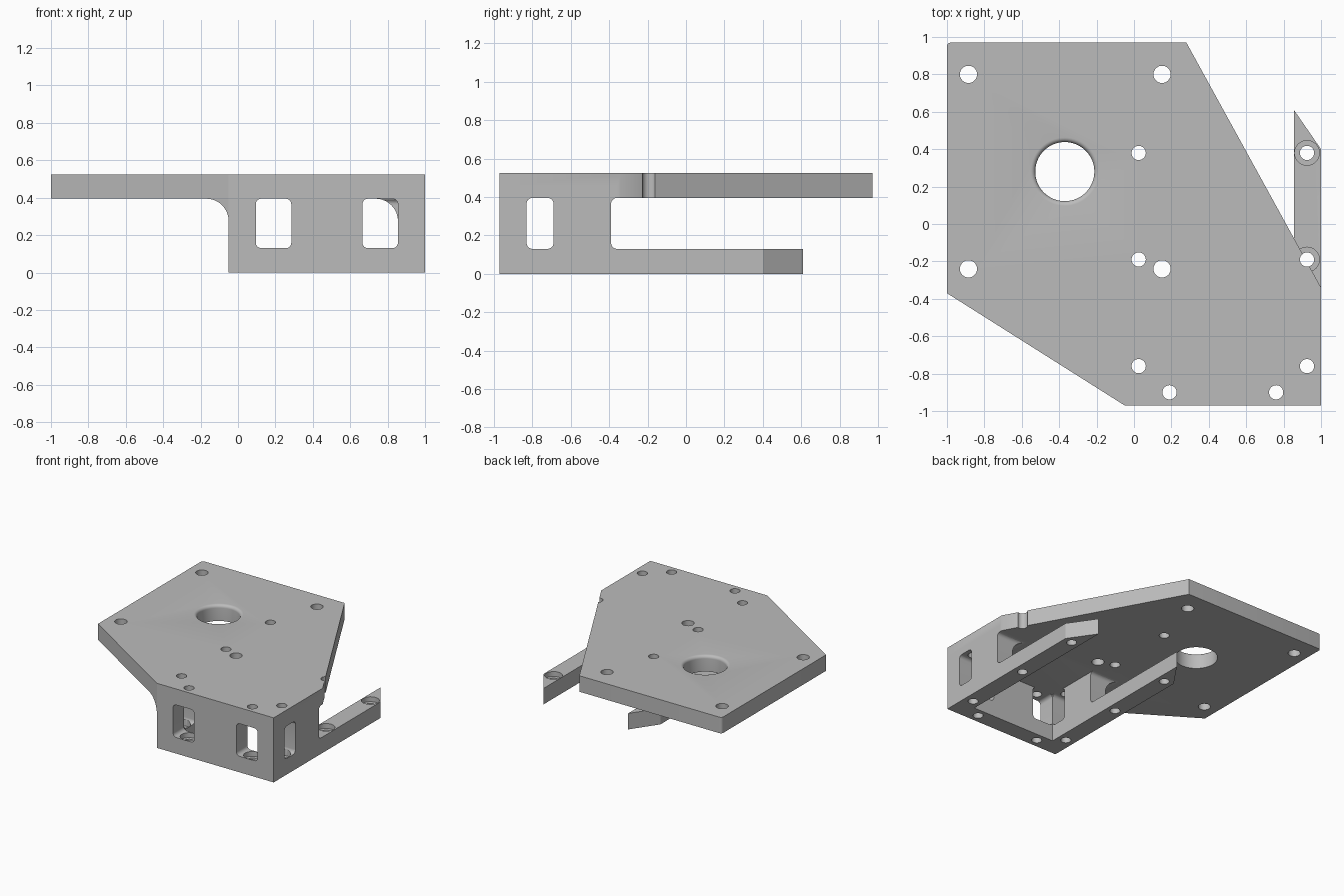
import bpy, bmesh, math
from mathutils import Vector

cube = bpy.data.objects.get("Cube")
if cube:
    bpy.data.objects.remove(cube, do_unlink=True)

BASE, UNDER, TOP = 0.13, 0.395, 0.525      # floor top, plate underside, plate top
LEFT, RIGHT, FRONT = -0.05, 1.0, -0.97     # outside of the frame
WALL = 0.145
INNER_L, INNER_R, INNER_F = LEFT + WALL, RIGHT - WALL, FRONT + 0.14
WALL_END = -0.39


def finish(bm, name):
    bmesh.ops.recalc_face_normals(bm, faces=bm.faces)
    mesh = bpy.data.meshes.new(name)
    bm.to_mesh(mesh)
    bm.free()
    ob = bpy.data.objects.new(name, mesh)
    bpy.context.collection.objects.link(ob)
    return ob


def prism(name, points, axis, lo, hi):
    """Extrude a 2D outline along an axis."""
    def place(p, d):
        return {"x": (d, p[0], p[1]), "y": (p[0], d, p[1]), "z": (p[0], p[1], d)}[axis]
    bm = bmesh.new()
    face = bm.faces.new([bm.verts.new(place(p, lo)) for p in points])
    ext = bmesh.ops.extrude_face_region(bm, geom=[face])
    verts = [g for g in ext["geom"] if isinstance(g, bmesh.types.BMVert)]
    step = Vector(place((0, 0), hi - lo))
    bmesh.ops.translate(bm, verts=verts, vec=step)
    return finish(bm, name)


def lathe(name, profile, x, y, n=40):
    """Closed solid of revolution from (radius, z) pairs."""
    bm = bmesh.new()
    rings = [[bm.verts.new((x + r * math.cos(math.tau * i / n),
                            y + r * math.sin(math.tau * i / n), z)) for i in range(n)]
             for r, z in profile]
    for a, b in zip(rings, rings[1:]):
        for i in range(n):
            j = (i + 1) % n
            bm.faces.new((a[i], a[j], b[j], b[i]))
    bm.faces.new(rings[0])
    bm.faces.new(rings[-1])
    return finish(bm, name)


def arc(cx, cy, r, start, end, n):
    return [(cx + r * math.cos(math.radians(start + (end - start) * i / n)),
             cy + r * math.sin(math.radians(start + (end - start) * i / n)))
            for i in range(n + 1)]


def rounded(a0, b0, a1, b1, r=0.03):
    corners = [(a1 - r, b1 - r), (a0 + r, b1 - r), (a0 + r, b0 + r), (a1 - r, b0 + r)]
    return [p for k, (a, b) in enumerate(corners) for p in arc(a, b, r, 90 * k, 90 * k + 90, 6)]


def combine(target, tool, operation):
    mod = target.modifiers.new("combine", "BOOLEAN")
    mod.operation, mod.solver, mod.object = operation, "EXACT", tool
    bpy.context.view_layer.objects.active = target
    bpy.ops.object.modifier_apply(modifier=mod.name)
    bpy.data.objects.remove(tool, do_unlink=True)


def u_shape(end_out, end_in):
    return [(LEFT, FRONT), (RIGHT, FRONT), (RIGHT, end_out), (INNER_R, end_in),
            (INNER_R, INNER_F), (INNER_L, INNER_F), (INNER_L, end_in), (LEFT, end_out)]


# Plate outline with two softened corners at the back left
outline = [(-1, -0.37), (LEFT, FRONT), (RIGHT, FRONT), (RIGHT, -0.34), (0.28, 0.97)]
outline += arc(-0.98, 0.95, 0.02, 90, 180, 4)
body = prism("mounting_bracket", outline, "z", UNDER, TOP)

# Upright walls, overlapping the plate and the floor
walls = prism("walls", u_shape(-0.36, -0.36), "z", 0.05, 0.45)

# Concave fillets under the plate beside each side wall
R = 0.12
for face_x, y0 in ((LEFT, FRONT), (INNER_R, -0.85)):
    profile = arc(face_x - R, UNDER - R, R, 0, 90, 12)
    profile += [(face_x - R, 0.45), (face_x + 0.05, 0.45), (face_x + 0.05, UNDER - R)]
    fillet = prism("fillet", profile, "y", y0, -0.36)
    combine(fillet, prism("limit", outline, "z", 0, 1), "INTERSECT")
    combine(walls, fillet, "UNION")

# Open gap above the arms, side windows and front windows
for y0, y1 in ((WALL_END, 0.4), (INNER_F, -0.69)):
    combine(walls, prism("cut", rounded(y0, BASE, y1, UNDER), "x", -1.2, 1.2), "DIFFERENCE")
for x0, x1 in ((INNER_L, 0.285), (0.665, INNER_R)):
    combine(walls, prism("cut", rounded(x0, BASE, x1, UNDER), "y", -1.1, INNER_F + 0.01),
            "DIFFERENCE")

# Floor with two long arms
combine(walls, prism("floor", u_shape(0.4, 0.61), "z", 0, BASE), "UNION")
combine(body, walls, "UNION")

# Counterbored screw holes through floor and plate
for x, y in [(x, y) for x in (0.025, 0.925) for y in (-0.76, -0.19, 0.38)] + [(0.19, -0.9), (0.76, -0.9)]:
    steps = [(0.038, -0.1), (0.038, 0.09), (0.066, 0.09), (0.066, 0.3), (0.038, 0.3), (0.038, 0.7)]
    combine(body, lathe("screw_hole", steps, x, y), "DIFFERENCE")

# Motor mounting holes
for x in (-0.885, 0.15):
    for y in (-0.24, 0.8):
        combine(body, lathe("motor_hole", [(0.046, 0.3), (0.046, 0.7)], x, y), "DIFFERENCE")

# Large shaft hole with a rounded upper rim
rim = [(0.158, 0.3)] + [(0.158 + 0.025 * (1 - math.cos(t)), TOP - 0.025 * (1 - math.sin(t)))
                        for t in [math.pi / 2 * i / 6 for i in range(7)]]
rim.append((rim[-1][0], 0.7))
combine(body, lathe("shaft_hole", rim, -0.37, 0.28, 64), "DIFFERENCE")

# Material and shading
grey = bpy.data.materials.new("light_grey")
grey.use_nodes = True
colour = (0.5, 0.5, 0.5, 1)
grey.diffuse_color = colour
grey.node_tree.nodes["Principled BSDF"].inputs["Base Color"].default_value = colour
body.data.materials.clear()
body.data.materials.append(grey)
for poly in body.data.polygons:
    poly.material_index = 0
bpy.ops.object.select_all(action="DESELECT")
body.select_set(True)
bpy.context.view_layer.objects.active = body
bpy.ops.object.shade_smooth_by_angle(angle=math.radians(30))
